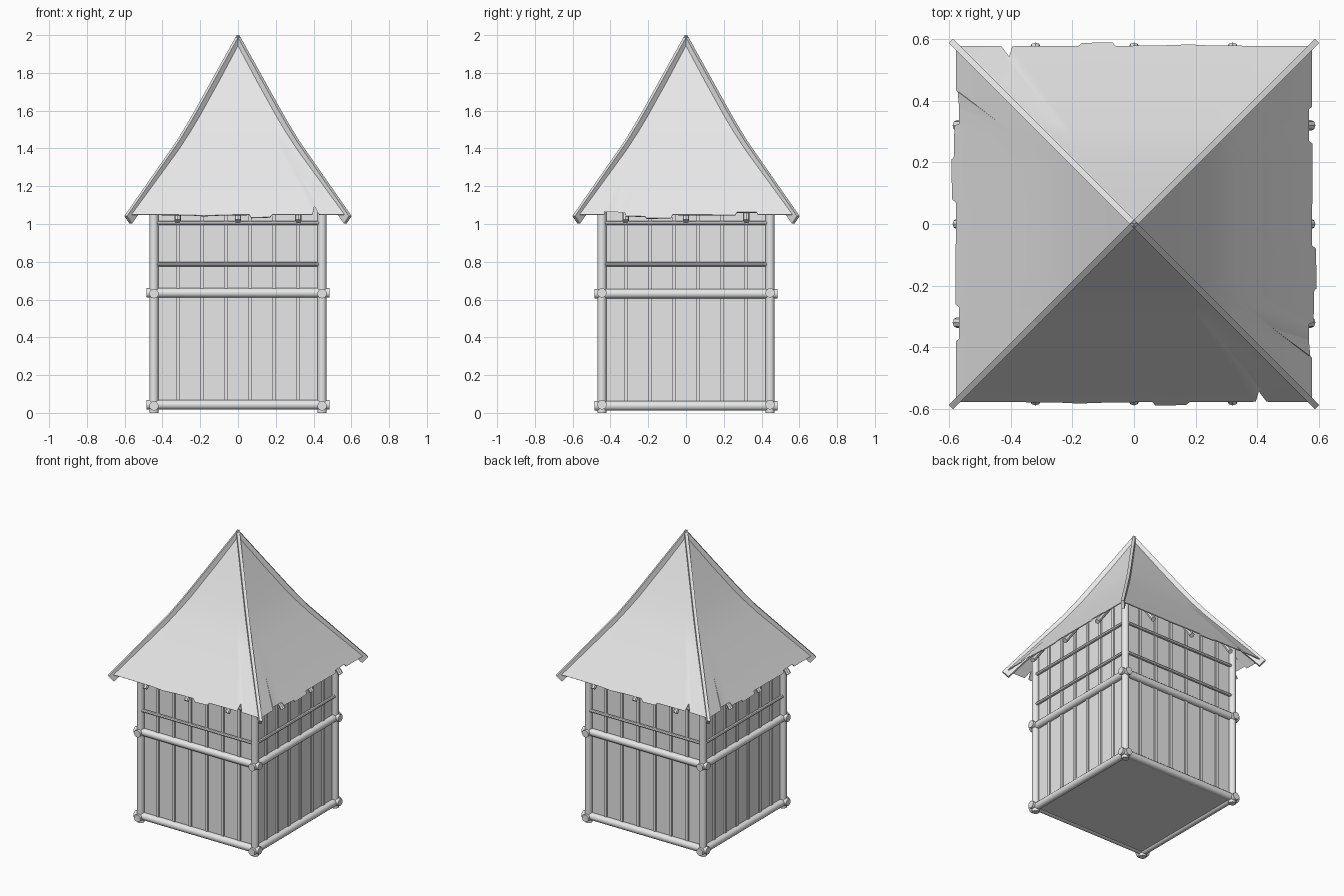
import bpy, bmesh, math
from mathutils import Matrix, Vector

cube = bpy.data.objects.get("Cube")
if cube:
    bpy.data.objects.remove(cube, do_unlink=True)

grey = bpy.data.materials.new("plain_grey")
grey.use_nodes = True
grey.diffuse_color = (0.8, 0.8, 0.8, 1)
grey.node_tree.nodes["Principled BSDF"].inputs["Base Color"].default_value = (0.8, 0.8, 0.8, 1)


def finish(name, bm, turn=0.0, smooth=True, thickness=0.0):
    """Turn a bmesh about the vertical axis and make it an object."""
    bm.transform(Matrix.Rotation(math.radians(turn), 4, 'Z'))
    bmesh.ops.recalc_face_normals(bm, faces=bm.faces)
    mesh = bpy.data.meshes.new(name)
    bm.to_mesh(mesh)
    bm.free()
    mesh.materials.append(grey)
    obj = bpy.data.objects.new(name, mesh)
    bpy.context.collection.objects.link(obj)
    bpy.ops.object.select_all(action='DESELECT')
    obj.select_set(True)
    bpy.context.view_layer.objects.active = obj
    if thickness:
        mod = obj.modifiers.new("thickness", 'SOLIDIFY')
        mod.thickness = thickness
        bpy.ops.object.modifier_apply(modifier=mod.name)
    if smooth:
        bpy.ops.object.shade_smooth_by_angle(angle=math.radians(40))
    return obj


def rod(name, start, end, radius, turn=0.0, sides=12):
    a, b = Vector(start), Vector(end)
    bm = bmesh.new()
    place = Matrix.Translation((a + b) / 2) @ (b - a).to_track_quat('Z', 'Y').to_matrix().to_4x4()
    bmesh.ops.create_cone(bm, cap_ends=True, segments=sides, radius1=radius,
                          radius2=radius, depth=(b - a).length, matrix=place)
    return finish(name, bm, turn)


def box(name, low, high, turn=0.0):
    a, b = Vector(low), Vector(high)
    bm = bmesh.new()
    bmesh.ops.create_cube(bm, size=1, matrix=Matrix.Translation((a + b) / 2) @ Matrix.Diagonal((*(b - a), 1)))
    return finish(name, bm, turn, smooth=False)


# Roof slope as (distance from centre, height), and ragged eaves as (position, overhang)
slope = [(0.12, 1.745), (0.22, 1.565), (0.265, 1.49), (0.33, 1.39), (0.578, 1.05)]
apex = (0, 0, 1.97)
front_eave = [(-0.578, 0), (-0.42, 0), (-0.25, 0.002), (-0.18, 0.008), (-0.08, 0.002), (0.06, 0),
              (0.07, 0.02), (0.17, 0.016), (0.18, 0), (0.395, -0.002), (0.408, -0.075),
              (0.43, -0.002), (0.578, 0)]
side_eave = [(-0.578, 0), (-0.435, 0), (-0.43, -0.018), (-0.325, -0.018), (-0.32, 0.008),
             (-0.215, 0.012), (-0.21, 0.024), (-0.08, 0.022), (-0.07, 0), (0.26, 0.002),
             (0.27, -0.016), (0.375, -0.016), (0.38, 0), (0.578, 0)]
down = Vector((0, -0.59, -0.81))


def roof_panel(name, eave, turn):
    bm = bmesh.new()
    top = bm.verts.new(apex)
    rows = []
    for r, z in slope:
        row = []
        for u, hang in eave:
            point = Vector((u / 0.578 * r, -r, z))
            if r == slope[-1][0]:
                point += down * hang
            row.append(bm.verts.new(point))
        rows.append(row)
    for i in range(len(eave) - 1):
        bm.faces.new((top, rows[0][i], rows[0][i + 1]))
        for upper, lower in zip(rows, rows[1:]):
            bm.faces.new((upper[i], lower[i], lower[i + 1], upper[i + 1]))
    # Make the panel face outward so the thickness goes inside
    finish(name, bm, turn, thickness=0.006)


def hip_board(name, turn):
    """Thin upright board bent along a roof corner."""
    path = [(0, 1.96, 0, 0.04), (0.31, 1.567, 0, 0.039), (0.375, 1.487, 0, 0.039),
            (0.45, 1.4, 0, 0.039), (0.822, 1.022, 0.019, 0.02)]
    bm = bmesh.new()
    rings = []
    for s, z, ds, dz in path:
        rings.append([bm.verts.new((s + k * ds, w * 0.01, z + k * dz))
                      for k, w in ((1, 1), (1, -1), (-1, -1), (-1, 1))])
    for a, b in zip(rings, rings[1:]):
        for i in range(4):
            j = (i + 1) % 4
            bm.faces.new((a[i], a[j], b[j], b[i]))
    bm.faces.new(rings[0])
    bm.faces.new(rings[-1])
    finish(name, bm, turn, smooth=False)


# Floor
box("floor", (-0.44, -0.44, 0.025), (0.44, 0.44, 0.04))

for n, side in enumerate(("front", "right", "back", "left")):
    turn = n * 90
    cross = n % 2

    # Wall boards with battens over the joints
    box(side + "_wall", (-0.44, -0.436, 0.03), (0.44, -0.424, 1.2), turn)
    for i in range(6):
        x = -0.317 + i * 0.127
        box(f"{side}_batten_{i + 1}", (x - 0.01, -0.446, 0.03), (x + 0.01, -0.43, 1.2), turn)

    # Corner post, heavy logs and thin rails
    rod(side + "_corner_post", (-0.445, -0.445, 0), (-0.445, -0.445, 1.17), 0.024, turn)
    for label, z in (("lower", 0.043 - cross * 0.006), ("middle", 0.635 - cross * 0.004)):
        rod(f"{side}_{label}_log", (-0.485, -0.445, z), (0.485, -0.445, z), 0.025, turn)
    for label, z in (("lower", 0.787), ("upper", 1.005)):
        rod(f"{side}_{label}_rail", (-0.43, -0.45, z), (0.43, -0.45, z), 0.011, turn, 8)

    # Rafter ends under the eaves
    for i, x in enumerate((-0.32, 0, 0.32)):
        rod(f"{side}_rafter_{i + 1}", (x, -0.4, 1.257), (x, -0.575, 1.016), 0.017, turn, 8)

    # Roof
    roof_panel(side + "_roof", side_eave if cross else front_eave, turn)
    hip_board(side + "_hip_board", turn + 45)
